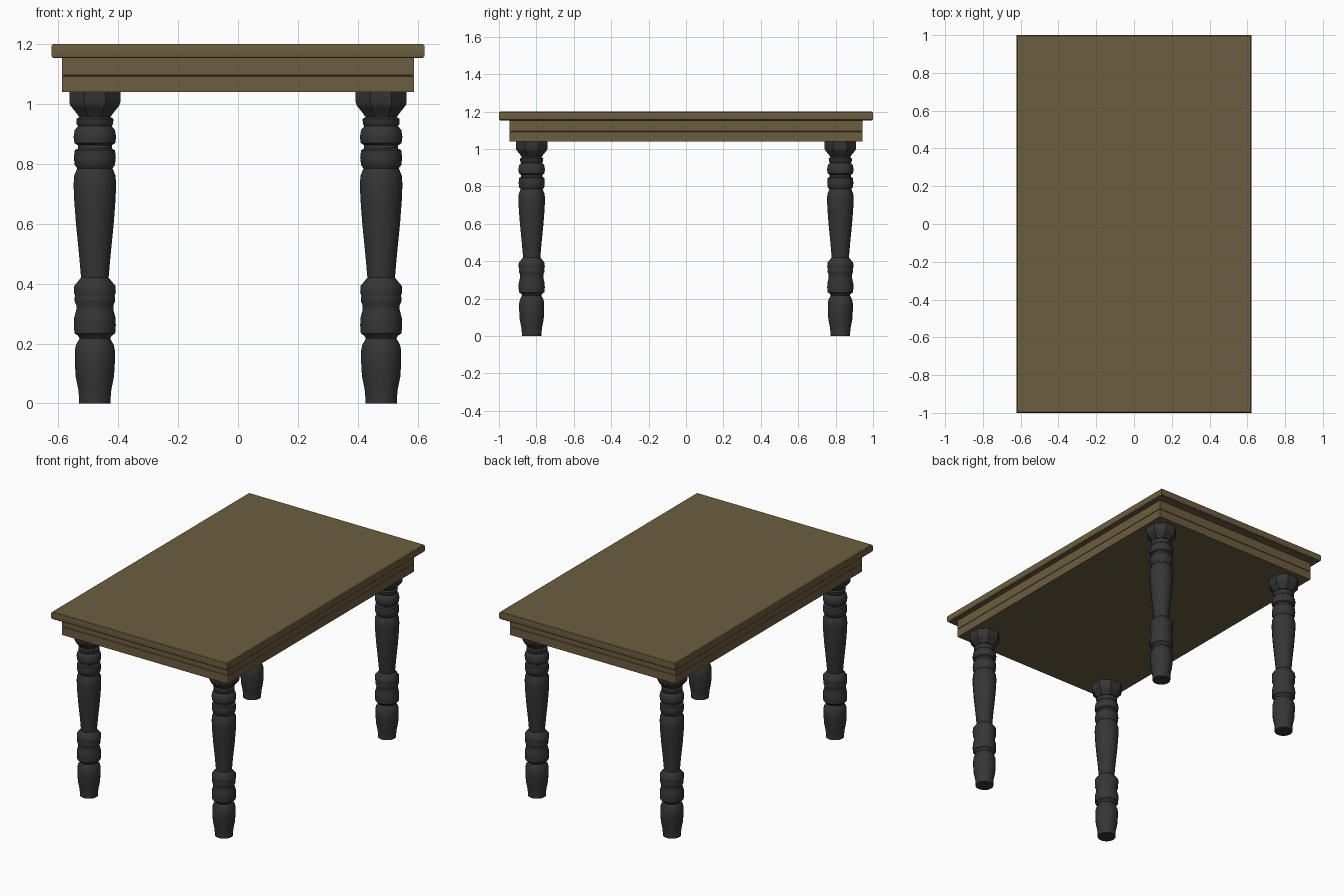
import bpy, bmesh, math

if "Cube" in bpy.data.objects:
    bpy.data.objects.remove(bpy.data.objects["Cube"])

def material(name, rgb):
    m = bpy.data.materials.new(name)
    m.diffuse_color = (*rgb, 1)
    m.use_nodes = True
    m.node_tree.nodes["Principled BSDF"].inputs["Base Color"].default_value = m.diffuse_color
    return m

wood = material("brown wood", (0.15, 0.11, 0.05))
black = material("black paint", (0.036, 0.036, 0.036))

def loft(name, rings, mat, loc=(0, 0, 0), angle=30):
    """Join stacked rings of points into a capped solid."""
    bm = bmesh.new()
    loops = [[bm.verts.new(p) for p in ring] for ring in rings]
    n = len(loops[0])
    for a, b in zip(loops, loops[1:]):
        for i in range(n):
            j = (i + 1) % n
            bm.faces.new((a[i], a[j], b[j], b[i]))
    bm.faces.new(loops[0][::-1])
    bm.faces.new(loops[-1])
    me = bpy.data.meshes.new(name)
    bm.to_mesh(me)
    bm.free()
    me.materials.append(mat)
    ob = bpy.data.objects.new(name, me)
    bpy.context.collection.objects.link(ob)
    ob.location = loc
    bpy.ops.object.select_all(action='DESELECT')
    ob.select_set(True)
    bpy.context.view_layer.objects.active = ob
    bpy.ops.object.shade_smooth_by_angle(angle=math.radians(angle))
    return ob

def rect_rings(hx, hy, profile):
    return [[(sx * (hx - d), sy * (hy - d), z)
             for sx, sy in ((-1, -1), (1, -1), (1, 1), (-1, 1))] for d, z in profile]

def round_rings(profile, n):
    # n-gon with flats facing the axes; radius is the visible half width
    k = 1 / math.cos(math.pi / n)
    return [[(r * k * math.cos(2 * math.pi * (i + .5) / n),
              r * k * math.sin(2 * math.pi * (i + .5) / n), z)
             for i in range(n)] for r, z in profile]

# Table top with eased edges
loft("table_top", rect_rings(0.623, 1.0, [
    (0.006, 1.153), (0.0015, 1.157), (0, 1.163), (0, 1.190), (0.0015, 1.196), (0.006, 1.20)]), wood)

# Apron with a fine groove around it
loft("apron", rect_rings(0.588, 0.943, [
    (0, 1.04), (0, 1.092), (0.004, 1.094), (0, 1.096), (0, 1.156)]), wood)

# Turned legs: (half width, height)
turning = [
    (.053, 0), (.053, .022), (.055, .045), (.064, .09), (.067, .14), (.067, .175), (.063, .195),
    (.051, .217), (.056, .226), (.068, .234), (.070, .26), (.069, .285), (.062, .312), (.062, .328),
    (.068, .342), (.068, .352), (.066, .358), (.070, .37), (.069, .392), (.046, .42), (.053, .50),
    (.063, .60), (.069, .68), (.071, .73), (.069, .76), (.059, .785), (.067, .796), (.070, .82),
    (.067, .845), (.057, .851), (.057, .862), (.068, .869), (.071, .89), (.067, .913), (.056, .926),
    (.061, .932), (.062, .95), (.051, .957), (.054, .985)]
cap = [(.054, .958), (.059, .966), (.074, .985), (.082, .995), (.085, 1.005), (.085, 1.042)]
for sx, side in ((-1, "left"), (1, "right")):
    for sy, end in ((-1, "front"), (1, "back")):
        loc = (sx * 0.478, sy * 0.825, 0)
        loft(f"{end}_{side}_leg", round_rings(turning, 20), black, loc, 40)
        loft(f"{end}_{side}_leg_cap", round_rings(cap, 8), black, loc)
